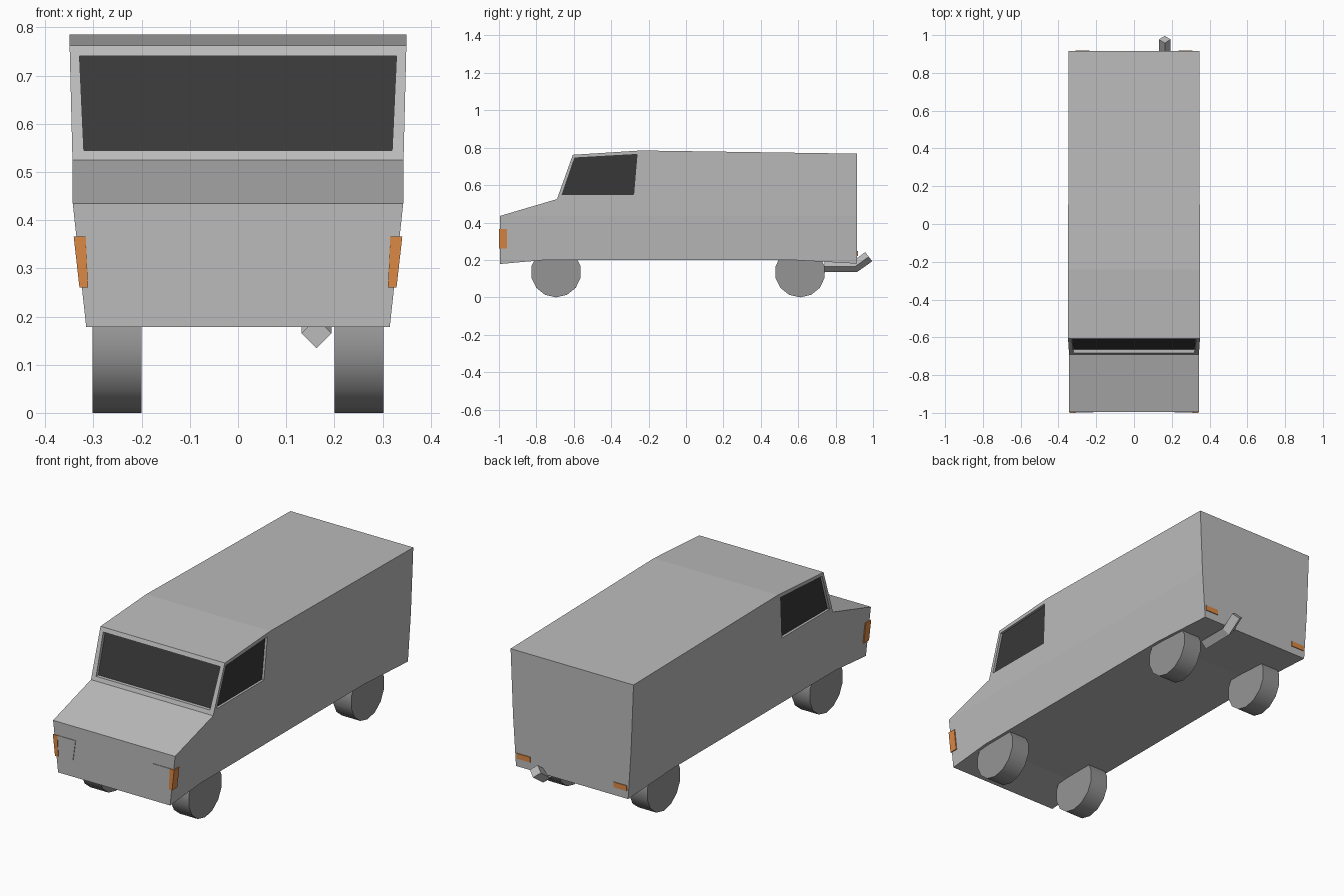
import bpy, bmesh, math
from mathutils import Vector

if "Cube" in bpy.data.objects:
    bpy.data.objects.remove(bpy.data.objects["Cube"])


def material(name, rgb):
    m = bpy.data.materials.new(name)
    m.diffuse_color = (*rgb, 1)
    m.use_nodes = True
    m.node_tree.nodes["Principled BSDF"].inputs["Base Color"].default_value = m.diffuse_color
    return m


PAINT = material("grey_paint", (0.50, 0.50, 0.50))
GLASS = material("dark_glass", (0.04, 0.04, 0.04))
WHEEL = material("wheel_grey", (0.30, 0.30, 0.30))
AMBER = material("amber_lamp", (0.72, 0.25, 0.06))


def finish(name, bm, mats):
    bmesh.ops.recalc_face_normals(bm, faces=bm.faces)
    me = bpy.data.meshes.new(name)
    bm.to_mesh(me)
    bm.free()
    for m in mats:
        me.materials.append(m)
    ob = bpy.data.objects.new(name, me)
    bpy.context.collection.objects.link(ob)
    return ob


def prism(name, pts, vec, mats, end_index=0):
    """Extrude a polygon along vec; the far end gets its own material index."""
    bm = bmesh.new()
    a = [bm.verts.new(p) for p in pts]
    b = [bm.verts.new(Vector(p) + Vector(vec)) for p in pts]
    n = len(pts)
    bm.faces.new(a)
    bm.faces.new(b).material_index = end_index
    for i in range(n):
        bm.faces.new((a[i], a[(i + 1) % n], b[(i + 1) % n], b[i]))
    return finish(name, bm, mats)


def half_width(y, z):
    """Half width of the body: tapered below the belt line, slightly flared above."""
    t = (y + 0.995) / 1.91
    belt, roof = 0.343 - 0.011 * t, 0.351 - 0.005 * t
    if z <= 0.436:
        return 0.315 + (belt - 0.315) * (z - 0.178) / 0.257
    return belt + (roof - belt) * (z - 0.435) / 0.345


# Body shell: side profile extruded across, split at the belt line and tapered
PROFILE = [(-0.995, 0.178), (-0.995, 0.435), (-0.69, 0.525), (-0.605, 0.762),
           (-0.24, 0.785), (0.915, 0.768), (0.915, 0.18), (0.56, 0.2), (-0.75, 0.2)]
body = prism("van_body", [(-1, y, z) for y, z in PROFILE], (2, 0, 0), [PAINT, GLASS])
bm = bmesh.new()
bm.from_mesh(body.data)
bmesh.ops.bisect_plane(bm, geom=bm.verts[:] + bm.edges[:] + bm.faces[:],
                       plane_co=(0, 0, 0.435), plane_no=(0, 0, 1), dist=1e-4)
for v in bm.verts:
    v.co.x = math.copysign(half_width(v.co.y, v.co.z), v.co.x)
bmesh.ops.recalc_face_normals(bm, faces=bm.faces)
bm.to_mesh(body.data)
bm.free()


# Recessed windows: cutters whose inner face carries the glass colour
def cut_window(pts, out, inward):
    pts = [Vector(p) + Vector(out) for p in pts]
    cutter = prism("window_cutter", pts, Vector(inward) - Vector(out), [PAINT, GLASS], 1)
    cutter.hide_render = True
    mod = body.modifiers.new("window", 'BOOLEAN')
    mod.operation = 'DIFFERENCE'
    mod.solver = 'EXACT'
    mod.object = cutter
    bpy.context.view_layer.objects.active = body
    bpy.ops.object.modifier_apply(modifier=mod.name)
    bpy.data.objects.remove(cutter)


def screen_y(z):
    return -0.69 + (z - 0.525) * 0.085 / 0.237


cut_window([(-0.32, screen_y(0.545), 0.545), (0.32, screen_y(0.545), 0.545),
            (0.329, screen_y(0.741), 0.741), (-0.329, screen_y(0.741), 0.741)],
           (0, -0.04, 0), (0, 0.018, 0))
SIDE_WINDOW = [(-0.662, 0.55), (-0.595, 0.745), (-0.262, 0.764), (-0.28, 0.55)]
for s in (-1, 1):
    cut_window([(s * half_width(y, z), y, z) for y, z in SIDE_WINDOW],
               (s * 0.04, 0, 0), (-s * 0.012, 0, 0))

# Lamps, mirrored left and right
for s, side in ((-1, "left"), (1, "right")):
    prism("headlamp_" + side,
          [(s * x, -0.998, z) for x, z in ((0.23, 0.26), (0.31, 0.26), (0.316, 0.366), (0.215, 0.366))],
          (0, 0.006, 0), [PAINT])
    prism("front_indicator_" + side,
          [(s * x, -1.0, z) for x, z in ((0.311, 0.26), (0.329, 0.26), (0.341, 0.366), (0.316, 0.366))],
          (0, 0.042, 0), [AMBER])
    prism("rear_lamp_" + side,
          [(s * x, 0.919, z) for x, z in ((0.235, 0.22), (0.31, 0.22), (0.31, 0.247), (0.235, 0.247))],
          (0, -0.008, 0), [AMBER])

# Wheels: low-sided cylinders with smooth tread
for s, side in ((-1, "left"), (1, "right")):
    for y, end in ((-0.695, "front"), (0.61, "rear")):
        ring = [(s * 0.2, y + 0.135 * math.sin(k * math.tau / 14),
                 0.135 - 0.135 * math.cos(k * math.tau / 14)) for k in range(14)]
        wheel = prism(f"{end}_wheel_{side}", ring, (s * 0.102, 0, 0), [WHEEL])
        bpy.ops.object.select_all(action='DESELECT')
        wheel.select_set(True)
        bpy.context.view_layer.objects.active = wheel
        bpy.ops.object.shade_smooth_by_angle(angle=math.radians(40))

# Exhaust: diamond-section pipe bent up at the tail
bm = bmesh.new()
rings = []
for y, z, tilt in ((0.74, 0.165, 0), (0.905, 0.165, 0.33), (0.977, 0.217, 0.66)):
    up = Vector((0, -math.sin(tilt), math.cos(tilt))) * 0.031
    out = Vector((0.031, 0, 0))
    c = Vector((0.163, y, z))
    rings.append([bm.verts.new(c + d) for d in (up, out, -up, -out)])
for a, b in zip(rings, rings[1:]):
    for i in range(4):
        bm.faces.new((a[i], a[(i + 1) % 4], b[(i + 1) % 4], b[i]))
bm.faces.new(rings[0])
bm.faces.new(rings[-1])
finish("exhaust_pipe", bm, [PAINT])
